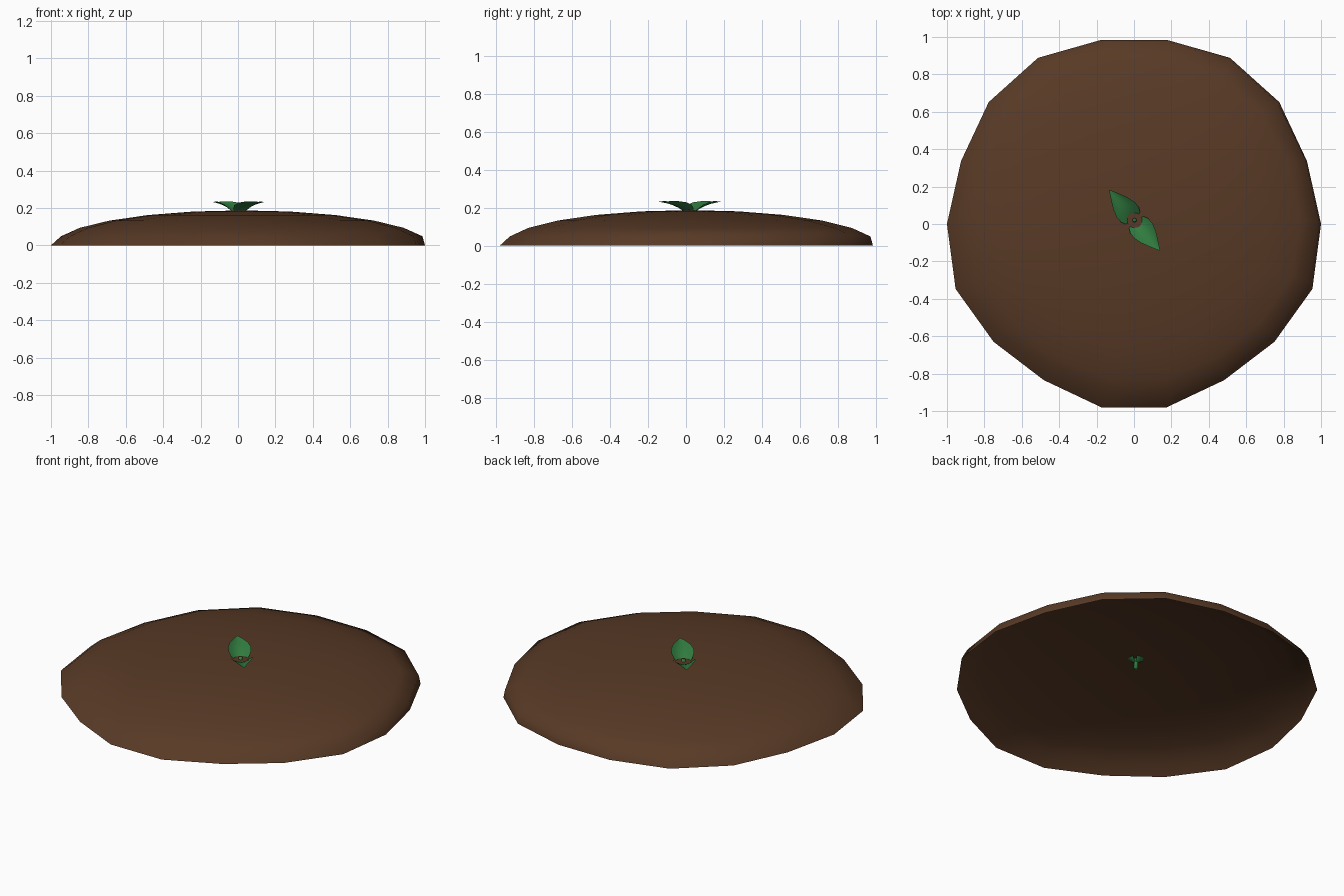
import bpy, bmesh
from math import sin, cos, pi, atan2

cube = bpy.data.objects.get("Cube")
if cube:
    bpy.data.objects.remove(cube, do_unlink=True)


def make_material(name, rgb):
    mat = bpy.data.materials.new(name)
    mat.use_nodes = True
    mat.diffuse_color = (*rgb, 1)
    bsdf = mat.node_tree.nodes["Principled BSDF"]
    bsdf.inputs["Base Color"].default_value = (*rgb, 1)
    bsdf.inputs["Roughness"].default_value = 0.9
    return mat


def make_object(name, bm, mat):
    mesh = bpy.data.meshes.new(name)
    bm.to_mesh(mesh)
    bm.free()
    mesh.materials.append(mat)
    mesh.shade_smooth()
    obj = bpy.data.objects.new(name, mesh)
    bpy.context.collection.objects.link(obj)
    return obj


soil = make_material("soil brown", (0.098, 0.042, 0.019))
green = make_material("leaf green", (0.03, 0.2, 0.05))

# Soil mound: an open flattened half sphere with a slightly uneven rim
SIDES, RINGS, HEIGHT = 18, 6, 0.187
# rim radii from the back (+y) round to the front, the same on both sides
rim = [1.0, 1.026, 1.014, 0.984, 1.0, 1.015, 0.98, 0.964, 0.996]
bm = bmesh.new()
rings = []
for r in range(RINGS):
    lat = r * pi / 2 / RINGS
    shift = 0.02 if r else 0
    row = []
    for k in range(SIDES):
        i = k if k < SIDES // 2 else SIDES - 1 - k
        wobble = 1 + (rim[i] - 1) * (1 - r / RINGS)
        a = pi / 2 - (k + 0.5) * 2 * pi / SIDES
        rad = cos(lat) * wobble
        row.append(bm.verts.new((rad * cos(a) + shift, rad * sin(a) + shift,
                                 HEIGHT * sin(lat))))
    rings.append(row)
top = bm.verts.new((0.02, 0.02, HEIGHT))
for lower, upper in zip(rings, rings[1:]):
    for k in range(SIDES):
        n = (k + 1) % SIDES
        bm.faces.new((lower[n], lower[k], upper[k], upper[n]))
for k in range(SIDES):
    bm.faces.new((rings[-1][(k + 1) % SIDES], rings[-1][k], top))
make_object("soil_mound", bm, soil)

# Stem, rooted under the mound surface
CENTRE = (0.003, 0.02)
bm = bmesh.new()
bmesh.ops.create_cone(bm, cap_ends=True, segments=8, radius1=0.013,
                      radius2=0.011, depth=0.075)
stem = make_object("stem", bm, green)
stem.location = (*CENTRE, 0.163)

# Leaves: cupped heart-shaped blades, (distance, half width, midrib height)
blade = [(0.005, 0.010, 0.160), (0.032, 0.050, 0.180), (0.060, 0.062, 0.196),
         (0.095, 0.063, 0.209), (0.135, 0.050, 0.219), (0.175, 0.026, 0.226)]
COLS = 6


def make_leaf(name, heading):
    bm = bmesh.new()
    rows = []
    for dist, half, z in blade:
        row = []
        for c in range(COLS + 1):
            v = c / COLS * 2 - 1
            back = 0.35 * half * v * v
            row.append(bm.verts.new((dist - back, half * v,
                                     z + 0.3 * half * v * v)))
        rows.append(row)
    tip = bm.verts.new((0.213, 0, 0.231))
    for a, b in zip(rows, rows[1:]):
        for c in range(COLS):
            bm.faces.new((a[c], b[c], b[c + 1], a[c + 1]))
    for c in range(COLS):
        bm.faces.new((rows[-1][c], tip, rows[-1][c + 1]))
    leaf = make_object(name, bm, green)
    leaf.location = (*CENTRE, 0)
    leaf.rotation_euler.z = heading


heading = atan2(0.163, -0.136)
make_leaf("back_leaf", heading)
make_leaf("front_leaf", heading + pi)
